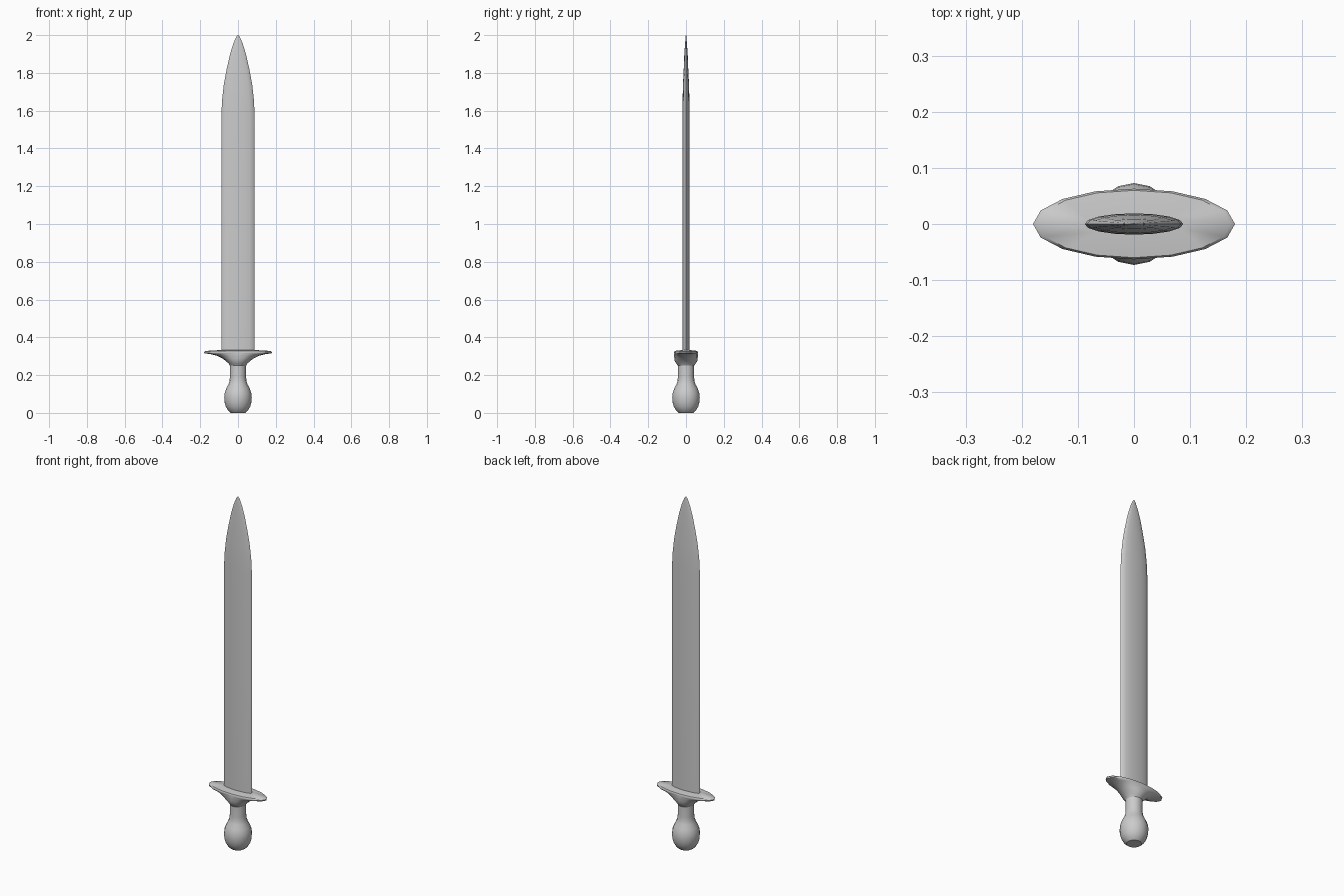
import bpy, bmesh
from math import sin, cos, pi, radians

SIDES = 16


def loft(name, sections):
    """Skin a stack of ellipses given as (half width x, half depth y, z)."""
    bm = bmesh.new()
    rings = [[bm.verts.new((rx * cos(2 * pi * i / SIDES), ry * sin(2 * pi * i / SIDES), z))
              for i in range(SIDES)] for rx, ry, z in sections]
    for a, b in zip(rings, rings[1:]):
        for i in range(SIDES):
            j = (i + 1) % SIDES
            bm.faces.new((a[i], a[j], b[j], b[i]))
    bm.faces.new(rings[0][::-1])
    bm.faces.new(rings[-1])
    mesh = bpy.data.meshes.new(name)
    bm.to_mesh(mesh)
    bm.free()
    obj = bpy.data.objects.new(name, mesh)
    bpy.context.collection.objects.link(obj)
    bpy.ops.object.select_all(action='DESELECT')
    obj.select_set(True)
    bpy.context.view_layer.objects.active = obj
    bpy.ops.object.shade_smooth_by_angle(angle=radians(40))
    return obj


# Round pommel with flattened base, running into the grip
loft("pommel_and_grip", [(r, r, z) for r, z in (
    (0.038, 0.0), (0.052, 0.012), (0.064, 0.032), (0.071, 0.056), (0.073, 0.08),
    (0.071, 0.103), (0.063, 0.127), (0.051, 0.15), (0.045, 0.168), (0.043, 0.19),
    (0.043, 0.255))])

# Flared elliptical guard
loft("guard", [
    (0.043, 0.043, 0.25), (0.050, 0.052, 0.262), (0.065, 0.060, 0.275),
    (0.085, 0.062, 0.29), (0.112, 0.063, 0.303), (0.145, 0.063, 0.311),
    (0.178, 0.062, 0.315), (0.180, 0.063, 0.322), (0.172, 0.060, 0.328),
    (0.088, 0.019, 0.333)])

# Flat oval blade with a rounded taper to the tip
loft("blade", [
    (0.088, 0.019, 0.325), (0.088, 0.019, 1.58), (0.084, 0.018, 1.66),
    (0.075, 0.016, 1.74), (0.060, 0.012, 1.82), (0.042, 0.009, 1.90),
    (0.025, 0.005, 1.955), (0.010, 0.002, 1.99), (0.002, 0.001, 2.0)])
